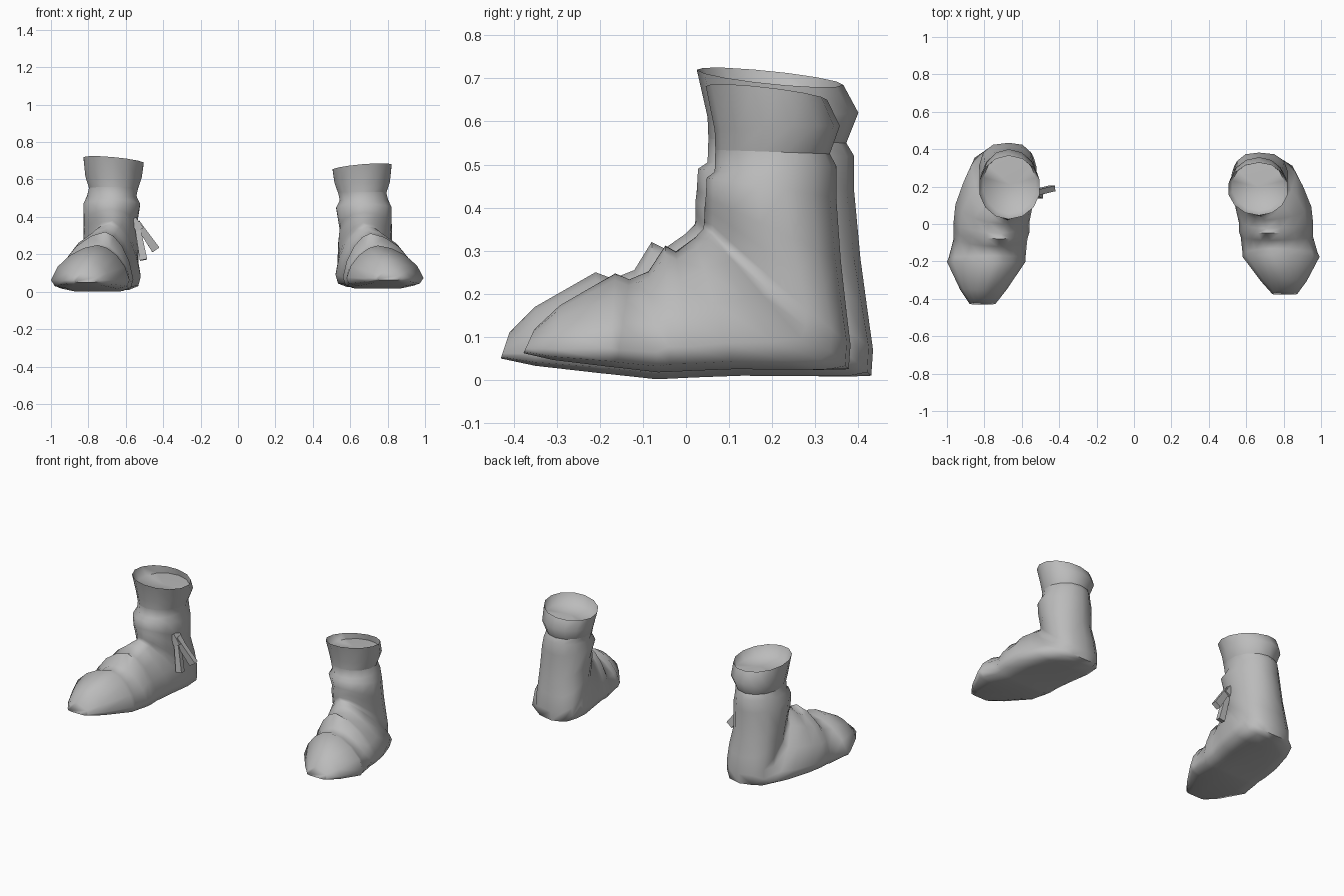
import bpy, bmesh, math
from mathutils import Vector

if "Cube" in bpy.data.objects:
    bpy.data.objects.remove(bpy.data.objects["Cube"])

grey = bpy.data.materials.new("grey_leather")
grey.diffuse_color = (0.5, 0.5, 0.5, 1)
grey.use_nodes = True
grey.node_tree.nodes["Principled BSDF"].inputs["Base Color"].default_value = grey.diffuse_color

# Half cross-sections as (height share, width share): flat-soled foot and oval shaft
FOOT = [(0, 0), (0, .62), (.06, .92), (.2, 1), (.5, .86), (.76, .6), (.93, .3), (1, 0)]
OVAL = [((1 - math.cos(k * math.pi / 7)) / 2, math.sin(k * math.pi / 7)) for k in range(8)]

# Sections: low/back y,z  high/front y,z  outer x, inner x, ridge x, foot share
BODY = [
    (-.43, .05, -.41, .11, -.88, -.74, -.81, 1),
    (-.35, .033, -.35, .17, -.93, -.68, -.80, 1),
    (-.20, .016, -.21, .25, -1.0, -.58, -.75, 1),
    (-.18, .014, -.17, .235, -.99, -.58, -.75, 1),
    (-.07, .002, -.12, .255, -.965, -.57, -.73, 1),
    (-.04, .003, -.08, .32, -.965, -.56, -.71, 1),
    (.02, .006, -.05, .305, -.965, -.56, -.71, 1),
    (.13, .010, .00, .34, -.955, -.54, -.70, 1),
    (.28, .009, .02, .36, -.91, -.52, -.69, 1),
    (.38, .008, .022, .37, -.87, -.52, -.68, .9),
    (.43, .010, .022, .38, -.83, -.53, -.67, .55),
    (.434, .07, .022, .39, -.83, -.53, -.67, .5),
    (.42, .17, .022, .415, -.83, -.53, -.67, .35),
    (.405, .28, .025, .44, -.83, -.54, -.68, .15),
    (.39, .44, .028, .49, -.83, -.52, -.67, 0),
    (.39, .52, .05, .505, -.81, -.54, -.67, 0),
    (.372, .55, .052, .56, -.80, -.53, -.67, 0),
]
# Flared collar, closed just below its rim
COLLAR = [
    (.372, .55, .052, .56, -.80, -.53, -.67, 0),
    (.40, .62, .05, .61, -.82, -.51, -.67, 0),
    (.365, .685, .025, .72, -.83, -.50, -.67, 0),
    (.372, .645, .055, .655, -.81, -.52, -.67, 0),
]


def section(ay, az, by, bz, outer, inner, ridge, foot):
    half = [(f[0] * foot + o[0] * (1 - foot), f[1] * foot + o[1] * (1 - foot))
            for f, o in zip(FOOT, OVAL)]
    loop = half + [(u, -w) for u, w in half[-2:0:-1]]
    return [(ridge + w * ((inner - ridge) if w > 0 else (ridge - outer)),
             ay + (by - ay) * u, az + (bz - az) * u) for u, w in loop]


def finish(name, bm, place, angle=75):
    for v in bm.verts:
        v.co = place(v.co)
    bmesh.ops.recalc_face_normals(bm, faces=bm.faces)
    mesh = bpy.data.meshes.new(name)
    bm.to_mesh(mesh)
    bm.free()
    mesh.materials.append(grey)
    ob = bpy.data.objects.new(name, mesh)
    bpy.context.collection.objects.link(ob)
    bpy.ops.object.select_all(action='DESELECT')
    ob.select_set(True)
    bpy.context.view_layer.objects.active = ob
    bpy.ops.object.shade_smooth_by_angle(angle=math.radians(angle))
    return ob


def loft(name, rows, place, cap_start=False, dome=None):
    bm = bmesh.new()
    rings = [[bm.verts.new(p) for p in section(*r)] for r in rows]
    n = len(rings[0])
    for a, b in zip(rings, rings[1:]):
        for i in range(n):
            j = (i + 1) % n
            bm.faces.new((a[i], a[j], b[j], b[i]))
    if cap_start:
        bm.faces.new(rings[0])
    if dome:
        top = bm.verts.new(dome)
        for i in range(n):
            bm.faces.new((rings[-1][i], rings[-1][(i + 1) % n], top))
    return finish(name, bm, place)


def strip(name, start, end, width, thick, place):
    # Flat lace end that widens slightly downwards
    bm = bmesh.new()
    start, end = Vector(start), Vector(end)
    d = (end - start).normalized()
    side = d.cross(Vector((0, 1, 0))).normalized()
    front = d.cross(side)
    ends = []
    for p, k in ((start, .7), (end, 1)):
        ends.append([bm.verts.new(p + side * s * width * k / 2 + front * t * thick / 2)
                     for s, t in ((-1, -1), (1, -1), (1, 1), (-1, 1))])
    a, b = ends
    for i in range(4):
        j = (i + 1) % 4
        bm.faces.new((a[i], a[j], b[j], b[i]))
    bm.faces.new(a)
    bm.faces.new(b)
    return finish(name, bm, place, 40)


def keep(co):
    # The rim is higher on the outer side
    lift = max(0, min(1, (co.z - .6) / .08)) * -.09 * (co.x + .67)
    return Vector((co.x, co.y, co.z + lift))


def flip(co):
    # The other boot is mirrored, slightly smaller and slimmer in the shaft
    co = keep(co)
    k = min(1, co.z / .4)
    return Vector((-co.x * .98 + .012, co.y * (.885 - .055 * k) - .003 + .028 * k,
                   co.z * .925 + .016))


for side, place in (("left", keep), ("right", flip)):
    loft(side + "_boot_body", BODY, place, cap_start=True)
    loft(side + "_boot_collar", COLLAR, place, dome=(-.66, .21, .655))

# Lace knot and two loose ends on one boot
strip("lace_knot", (-.56, .17, .39), (-.525, .17, .33), .045, .05, keep)
strip("lace_end_long", (-.54, .165, .37), (-.44, .19, .225), .045, .03, keep)
strip("lace_end_short", (-.54, .17, .36), (-.505, .15, .17), .04, .03, keep)
